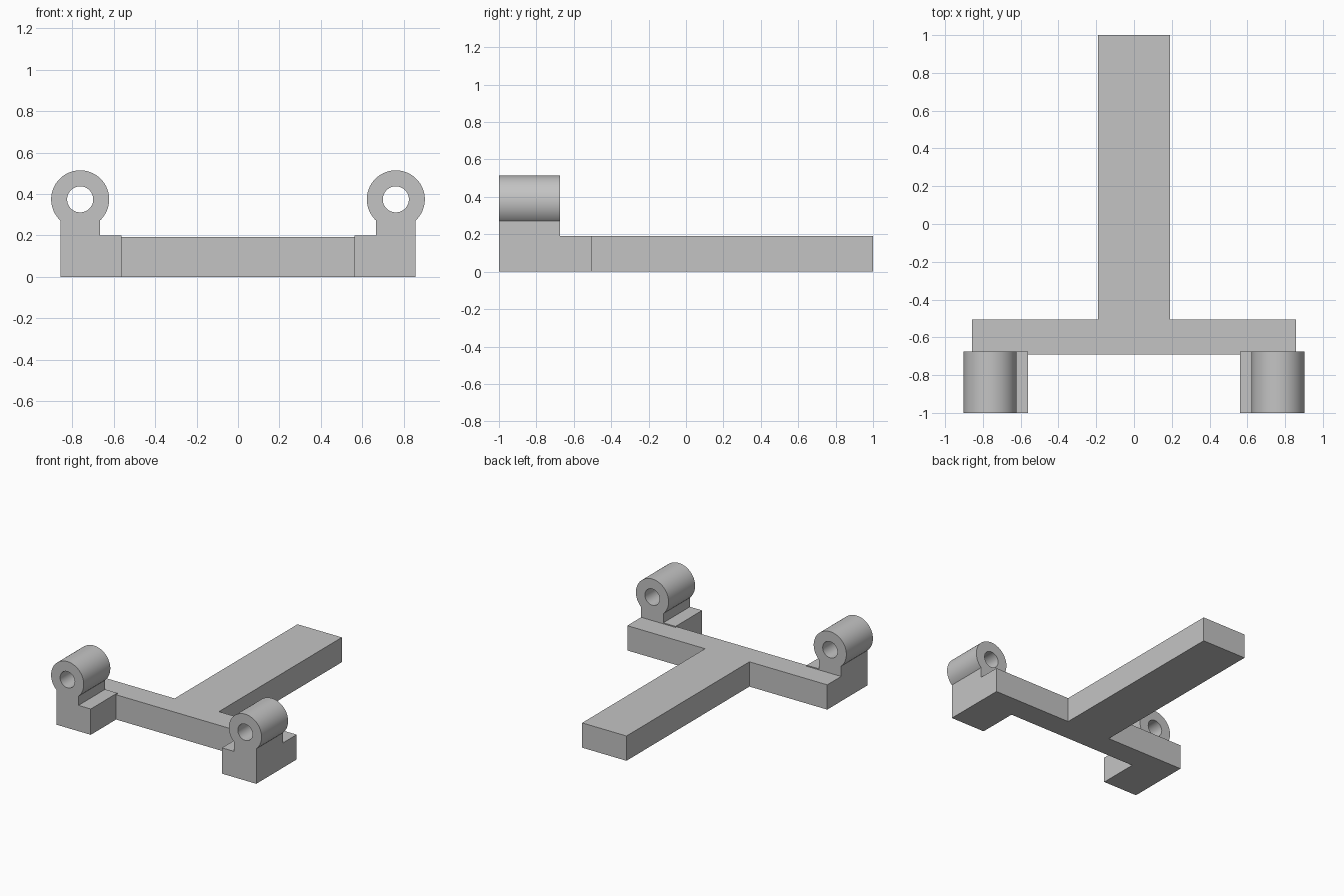
import bpy, bmesh
from math import asin, cos, sin, pi, radians
from mathutils import Matrix

default = bpy.data.objects.get("Cube")
if default:
    bpy.data.objects.remove(default, do_unlink=True)

grey = bpy.data.materials.new("light_grey")
grey.use_nodes = True
grey.diffuse_color = (0.55, 0.55, 0.55, 1)
grey.node_tree.nodes["Principled BSDF"].inputs["Base Color"].default_value = grey.diffuse_color


def extrude_outline(name, points, direction):
    """Solid made by pushing a closed outline along a direction."""
    bm = bmesh.new()
    face = bm.faces.new([bm.verts.new(p) for p in points])
    result = bmesh.ops.extrude_face_region(bm, geom=[face], use_keep_orig=True)
    moved = [g for g in result["geom"] if isinstance(g, bmesh.types.BMVert)]
    bmesh.ops.translate(bm, verts=moved, vec=direction)
    bmesh.ops.recalc_face_normals(bm, faces=bm.faces)
    mesh = bpy.data.meshes.new(name)
    bm.to_mesh(mesh)
    bm.free()
    mesh.materials.append(grey)
    obj = bpy.data.objects.new(name, mesh)
    bpy.context.collection.objects.link(obj)
    return obj


# T-shaped frame: crossbar at the front, long stem to the back
half_bar, half_stem = 0.857, 0.19
bar_front, bar_back, stem_end = -0.69, -0.505, 1.0
right_half = [(half_bar, bar_front), (half_bar, bar_back),
              (half_stem, bar_back), (half_stem, stem_end)]
outline = right_half + [(-x, y) for x, y in reversed(right_half)]
extrude_outline("t_frame", [(x, y, 0) for x, y in outline], (0, 0, 0.192))

# Eye brackets: foot, neck and ring in one profile, with a bored hole
eye_x, eye_z, eye_r, hole_r = 0.762, 0.374, 0.14, 0.063
front, back = -1.0, -0.675
neck_in, neck_out, foot_in, foot_top = 0.667, 0.857, 0.562, 0.2
start = -pi / 2 + asin((neck_out - eye_x) / eye_r)
end = 1.5 * pi - asin((eye_x - neck_in) / eye_r)
steps = 64
arc = [start + (end - start) * i / steps for i in range(steps + 1)]
profile = [(foot_in, 0), (neck_out, 0)]
profile += [(eye_x + eye_r * cos(a), eye_z + eye_r * sin(a)) for a in arc]
profile += [(neck_in, foot_top), (foot_in, foot_top)]

for side, sign in (("left", 1), ("right", -1)):
    bracket = extrude_outline(side + "_eye_bracket",
                              [(sign * x, front, z) for x, z in profile],
                              (0, back - front, 0))
    # Hole cutter
    circle = [2 * pi * i / 48 for i in range(48)]
    cutter = extrude_outline(side + "_hole_cutter",
                             [(sign * eye_x + hole_r * cos(a), front - 0.1,
                               eye_z + hole_r * sin(a)) for a in circle],
                             (0, back - front + 0.2, 0))
    cutter.hide_render = True
    bore = bracket.modifiers.new("bore", "BOOLEAN")
    bore.operation = "DIFFERENCE"
    bore.solver = "EXACT"
    bore.object = cutter
    bpy.ops.object.select_all(action="DESELECT")
    bracket.select_set(True)
    bpy.context.view_layer.objects.active = bracket
    bpy.ops.object.modifier_apply(modifier=bore.name)
    bpy.data.objects.remove(cutter, do_unlink=True)
    bpy.ops.object.shade_smooth_by_angle(angle=radians(30))
